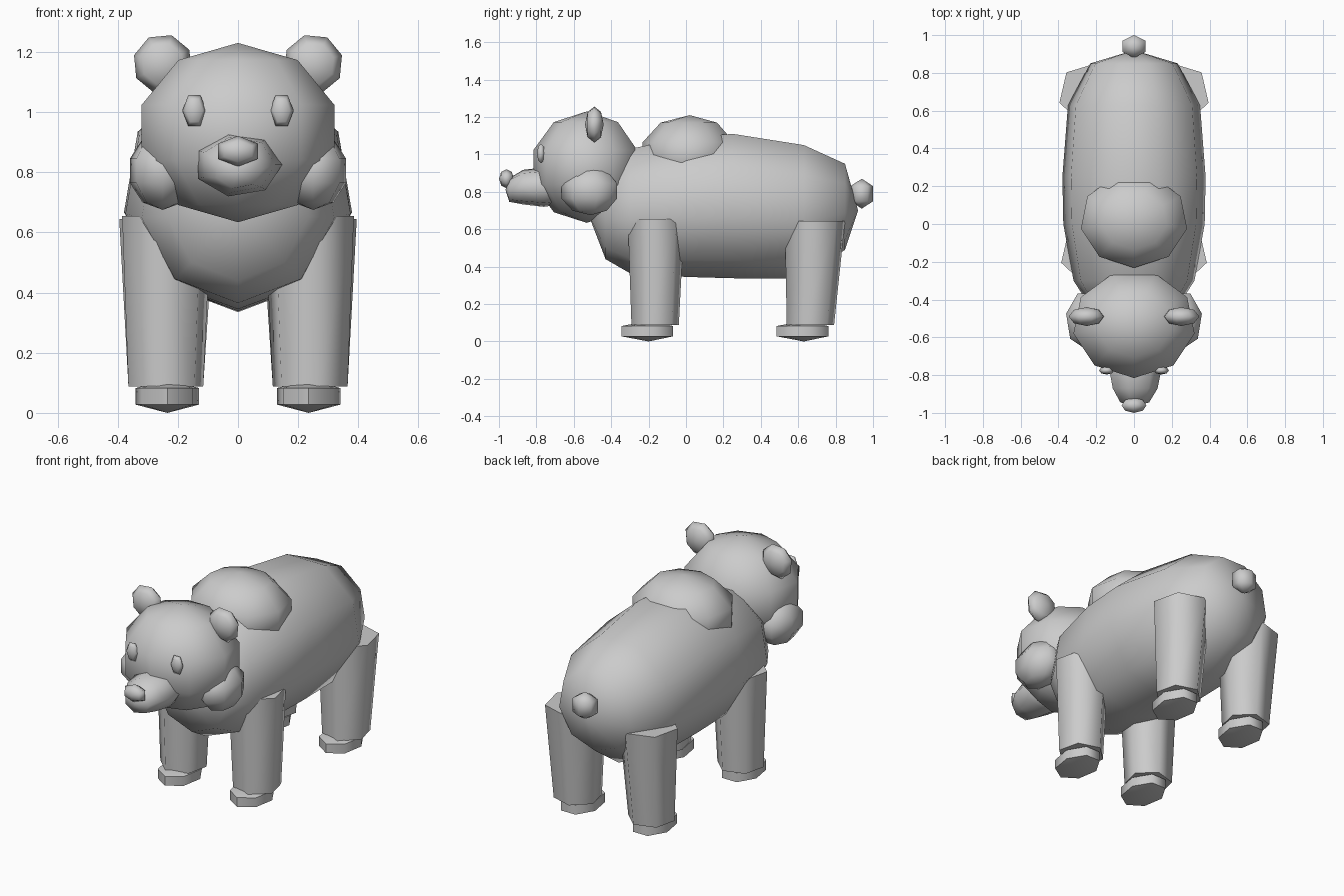
import bpy, bmesh
from math import sin, cos, pi, radians

if "Cube" in bpy.data.objects:
    bpy.data.objects.remove(bpy.data.objects["Cube"])


def loft(name, n, rings, axis="Z", start=-90, side=1, sharp=None):
    """Skin n-sided rings (t, cu, cv, ru, rv) along an axis; a zero radius makes a pole."""
    bm = bmesh.new()
    loops = []
    for t, cu, cv, ru, rv in rings:
        loop = []
        for i in range(n if ru else 1):
            a = radians(start) + 2 * pi * i / n
            u, v = cu + ru * cos(a), cv + rv * sin(a)
            co = (u, v, t) if axis == "Z" else (u, t, v)
            loop.append(bm.verts.new((co[0] * side, co[1], co[2])))
        loops.append(loop)
    for a, b in zip(loops, loops[1:]):
        for i in range(n):
            j = (i + 1) % n
            if len(a) == 1:
                bm.faces.new((a[0], b[i], b[j]))
            elif len(b) == 1:
                bm.faces.new((a[i], b[0], a[j]))
            else:
                bm.faces.new((a[i], b[i], b[j], a[j]))
    for end in (loops[0], loops[-1]):
        if len(end) > 2:
            bm.faces.new(end)
    bmesh.ops.recalc_face_normals(bm, faces=bm.faces)
    mesh = bpy.data.meshes.new(name)
    bm.to_mesh(mesh)
    bm.free()
    obj = bpy.data.objects.new(name, mesh)
    bpy.context.collection.objects.link(obj)
    bpy.ops.object.select_all(action="DESELECT")
    obj.select_set(True)
    bpy.context.view_layer.objects.active = obj
    if sharp:
        bpy.ops.object.shade_smooth_by_angle(angle=radians(sharp))
    else:
        bpy.ops.object.shade_smooth()
    return obj


def ball(name, c, r, n, steps, axis="Z", start=-90, side=1, sharp=None):
    """Low-poly ellipsoid with its poles on the given axis."""
    t, u, v = (2, 0, 1) if axis == "Z" else (1, 0, 2)
    rings = []
    for k in range(steps + 1):
        s = sin(pi * k / steps) if 0 < k < steps else 0
        rings.append((c[t] - r[t] * cos(pi * k / steps), c[u], c[v], r[u] * s, r[v] * s))
    return loft(name, n, rings, axis, start, side, sharp)


# Body: nine-sided barrel along y, given as y, half width, bottom, top
profile = [(-0.43, 0.24, 0.44, 0.94), (-0.30, 0.325, 0.365, 1.03),
           (0.0, 0.38, 0.345, 1.09), (0.25, 0.385, 0.338, 1.11),
           (0.63, 0.355, 0.335, 1.05), (0.85, 0.235, 0.49, 0.95)]
rings = [(-0.53, 0, 0.70, 0, 0)]
for y, w, lo, hi in profile:
    r = (hi - lo) / 1.94
    rings.append((y, 0, lo + r, w, r))
rings.append((0.92, 0, 0.70, 0, 0))
loft("body", 9, rings, "Y")

# Shoulder hump, head and tail
ball("shoulder_hump", (0, 0.02, 1.0), (0.30, 0.265, 0.21), 9, 5)
ball("head", (0, -0.53, 0.932), (0.342, 0.30, 0.298), 9, 5)
ball("tail", (0, 0.94, 0.79), (0.08, 0.07, 0.08), 6, 3)

# Muzzle and nose
loft("muzzle", 7, [(-0.64, 0, 0.825, 0.12, 0.09), (-0.76, 0, 0.825, 0.147, 0.108),
                   (-0.87, 0, 0.825, 0.125, 0.095), (-0.945, 0, 0.81, 0.08, 0.065),
                   (-0.965, 0, 0.81, 0, 0)], "Y", start=0)
ball("nose", (0, -0.96, 0.87), (0.076, 0.04, 0.051), 6, 4, "Y")

for side, tag in ((1, "right"), (-1, "left")):
    # Face details
    ball(f"eye_{tag}", (0.145, -0.775, 1.005), (0.04, 0.022, 0.06), 6, 4, "Y", start=0, side=side)
    ball(f"ear_{tag}", (0.25, -0.49, 1.16), (0.10, 0.05, 0.10), 8, 4, "Y", start=17, side=side)
    ball(f"cheek_{tag}", (0.25, -0.51, 0.805), (0.118, 0.165, 0.13), 7, 5, side=side)

    # Legs and flattened paws: top centre, top radius, bottom centre, paw centre
    for pos, yt, rt, yb, yp in (("front", -0.16, 0.155, -0.165, -0.20),
                                ("rear", 0.69, 0.165, 0.665, 0.63)):
        loft(f"{pos}_leg_{tag}", 6, [(0.088, 0.24, yb, 0.13, 0.13),
                                     (0.645 if pos == "rear" else 0.655, 0.237, yt, rt, rt)],
             start=43, side=side, sharp=65)
        ball(f"{pos}_paw_{tag}", (0.235, yp, 0.055), (0.125, 0.168, 0.055), 7, 3,
             side=side, sharp=65)
